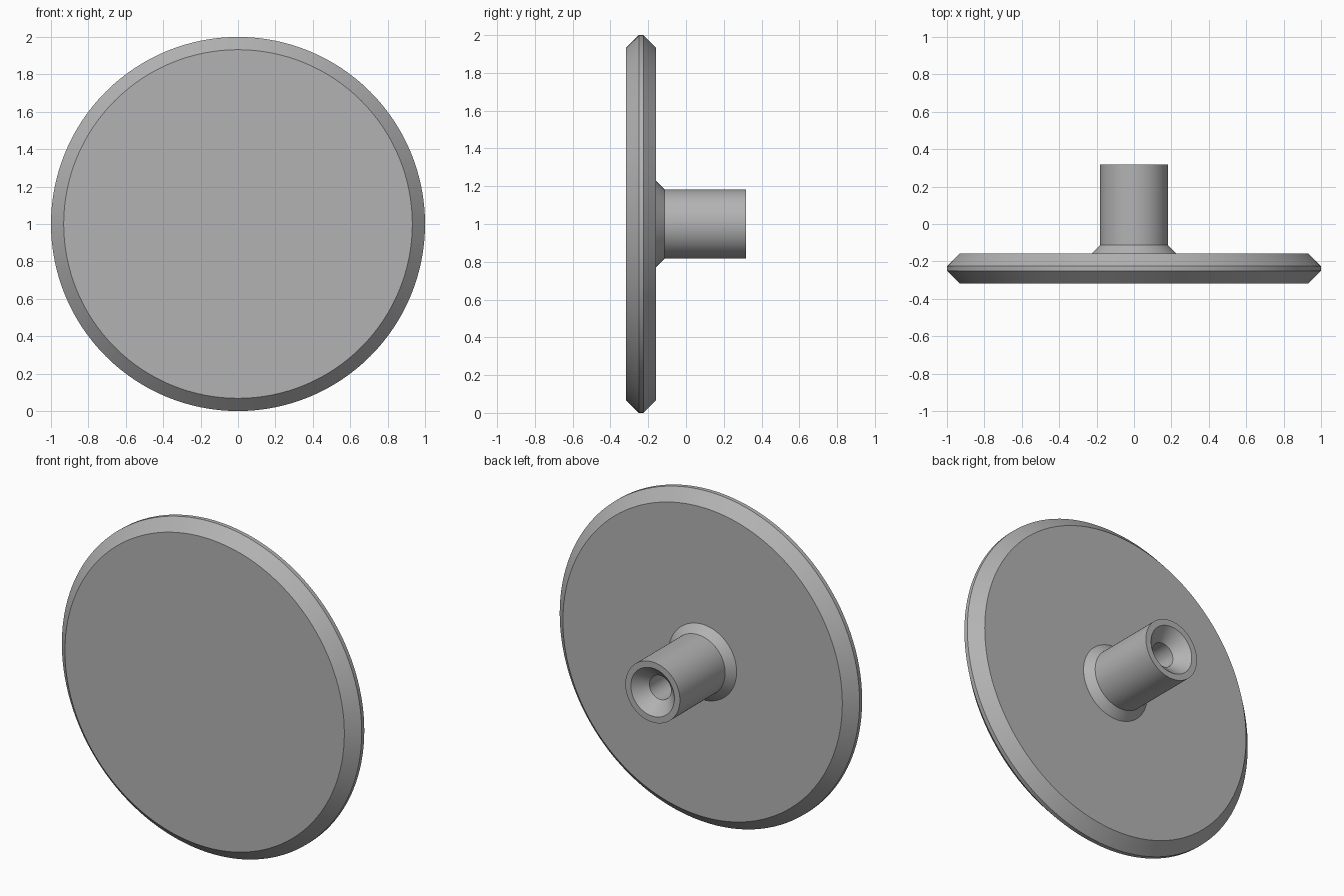
import bpy
import bmesh
import math
from mathutils import Matrix, Vector

cube = bpy.data.objects.get("Cube")
if cube:
    bpy.data.objects.remove(cube, do_unlink=True)

SEGMENTS = 128

grey = bpy.data.materials.new("plain grey")
grey.use_nodes = True
colour = (0.45, 0.45, 0.45, 1)
grey.diffuse_color = colour
grey.node_tree.nodes["Principled BSDF"].inputs["Base Color"].default_value = colour


def lathe(name, profile, cap_ends=False):
    """Turn (radius, y) points around the y axis, at height z = 1."""
    bm = bmesh.new()
    rings = []
    for radius, y in profile:
        point = Vector((radius, y, 0))
        rings.append([bm.verts.new(Matrix.Rotation(math.tau * i / SEGMENTS, 3, "Y") @ point)
                      for i in range(SEGMENTS)])
    for a, b in zip(rings, rings[1:]):
        for i in range(SEGMENTS):
            j = (i + 1) % SEGMENTS
            bm.faces.new((a[i], a[j], b[j], b[i]))
    if cap_ends:
        bm.faces.new(rings[0])
        bm.faces.new(rings[-1])
        bmesh.ops.recalc_face_normals(bm, faces=bm.faces)
    mesh = bpy.data.meshes.new(name)
    bm.to_mesh(mesh)
    bm.free()
    mesh.materials.append(grey)
    obj = bpy.data.objects.new(name, mesh)
    bpy.context.collection.objects.link(obj)
    obj.location.z = 1
    bpy.ops.object.select_all(action="DESELECT")
    obj.select_set(True)
    bpy.context.view_layer.objects.active = obj
    bpy.ops.object.shade_smooth_by_angle(angle=math.radians(25))
    return obj


# Bevelled round plate
lathe("disc", [(0.932, -0.318), (1, -0.25), (1, -0.225), (0.932, -0.158)], cap_ends=True)

# Hollow stem: flared foot, barrel, rim, countersink, bore, bore floor
lathe("stem", [(0.227, -0.158), (0.182, -0.113), (0.182, 0.318), (0.145, 0.318),
               (0.072, 0.245), (0.072, -0.157)], cap_ends=False)
